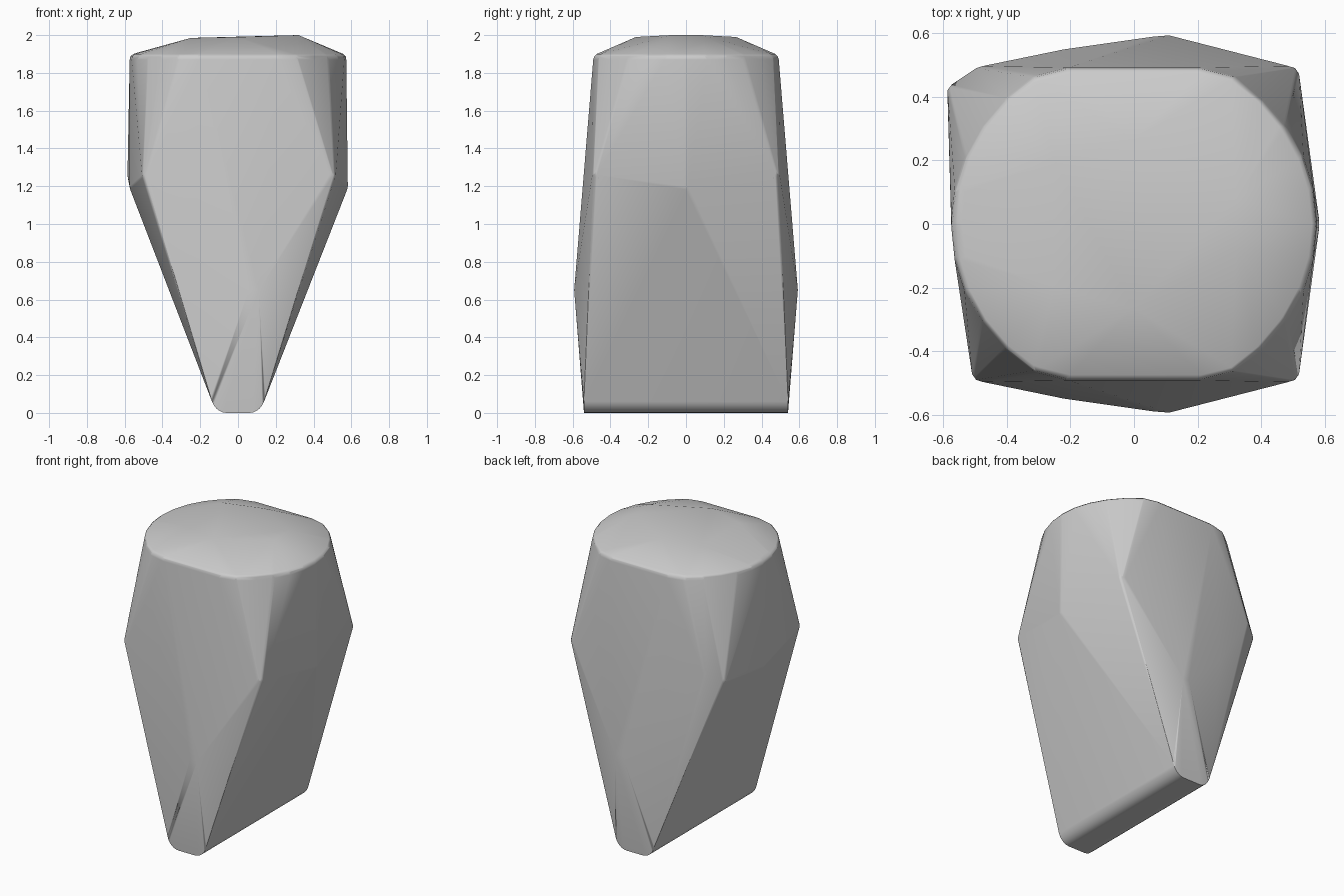
import bpy, bmesh, math
from mathutils import Vector, Matrix

cube = bpy.data.objects.get("Cube")
if cube:
    bpy.data.objects.remove(cube, do_unlink=True)

grey = bpy.data.materials.new("plain grey")
grey.use_nodes = True
colour = (0.6, 0.6, 0.6, 1)
grey.diffuse_color = colour
grey.node_tree.nodes["Principled BSDF"].inputs["Base Color"].default_value = colour

bm = bmesh.new()
R = 0.035


def soft_point(x, y, z, r=R, drop=0):
    """Small ball whose outer side reaches the given point."""
    out = Vector((x, y, 0)).normalized() * r
    centre = Vector((x, y, z - drop)) - out
    bmesh.ops.create_icosphere(bm, subdivisions=2, radius=r,
                               matrix=Matrix.Translation(centre))


# Rounded foot edge, running front to back with crisp ends
for side in (-1, 1):
    for end in (-0.54, 0.54):
        for i in range(7):
            a = math.radians(80 * i / 6)
            bm.verts.new((side * (0.06 + 0.085 * math.sin(a)), end,
                          0.1 * (1 - math.cos(a))))

# Front and back bulges
for end in (-1, 1):
    for x, y, z in ((0.11, 0.592, 0.65), (0.06, 0.588, 0.66), (-0.22, 0.548, 0.92)):
        bm.verts.new((x, end * y, z))

# Shoulder corners and side ridges
for x, y, z in ((0.51, 0.485, 1.26), (0.51, -0.485, 1.26), (-0.5, -0.485, 1.26),
                (-0.58, 0.43, 1.26), (-0.5, 0.485, 1.3),
                (0.583, 0, 1.2), (-0.575, 0, 1.2)):
    soft_point(x, y, z)

# Flattened round rim
for i in range(32):
    a = math.tau * i / 32
    y = max(-0.488, min(0.488, 0.555 * math.sin(a)))
    soft_point(0.575 * math.cos(a), y, 1.905, drop=R)

# Shallow faceted crown
for side in (-1, 1):
    for x, y, z in ((0.32, 0.08, 2), (0, 0.265, 1.99), (-0.25, 0.2, 1.985)):
        bm.verts.new((x, side * y, z))

# Wrap the points in one skin
hull = bmesh.ops.convex_hull(bm, input=bm.verts[:], use_existing_faces=False)
spare = {g for g in hull["geom_interior"] + hull["geom_unused"]
         if isinstance(g, bmesh.types.BMVert) and g.is_valid}
bmesh.ops.delete(bm, geom=list(spare), context="VERTS")
bmesh.ops.remove_doubles(bm, verts=bm.verts[:], dist=0.003)
bmesh.ops.dissolve_limit(bm, angle_limit=math.radians(1),
                         verts=bm.verts[:], edges=bm.edges[:])
bmesh.ops.recalc_face_normals(bm, faces=bm.faces[:])

mesh = bpy.data.meshes.new("tapered_block")
bm.to_mesh(mesh)
bm.free()
block = bpy.data.objects.new("tapered_block", mesh)
bpy.context.collection.objects.link(block)
mesh.materials.append(grey)

# Soft shading with crisp foot ends
bpy.context.view_layer.objects.active = block
block.select_set(True)
bpy.ops.object.shade_smooth_by_angle(angle=math.radians(40))
weighted = block.modifiers.new("weighted_normals", "WEIGHTED_NORMAL")
weighted.keep_sharp = True
